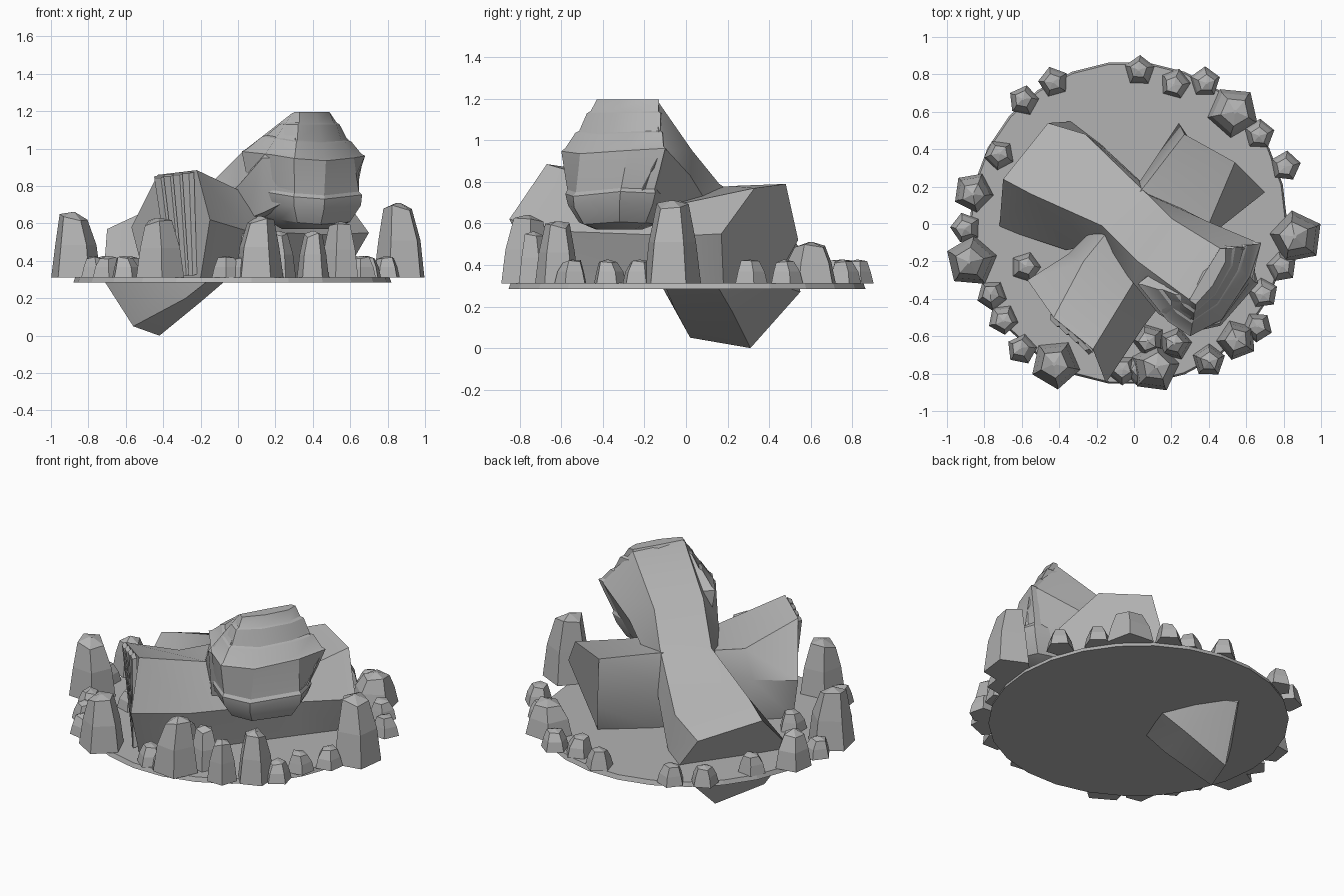
import bpy, bmesh, math, random
from mathutils import Vector

random.seed(4)
stone = bpy.data.materials.new("grey stone")
stone.diffuse_color = (0.45, 0.45, 0.45, 1)


def make(name, rings, smooth=0):
    """Skin a list of equal rings into a closed solid."""
    bm = bmesh.new()
    vs = [[bm.verts.new(p) for p in r] for r in rings]
    n = len(vs[0])
    for a, b in zip(vs, vs[1:]):
        for i in range(n):
            j = (i + 1) % n
            bm.faces.new((a[i], a[j], b[j], b[i]))
    bm.faces.new(vs[0][::-1])
    bm.faces.new(vs[-1])
    bmesh.ops.recalc_face_normals(bm, faces=bm.faces)
    me = bpy.data.meshes.new(name)
    bm.to_mesh(me)
    bm.free()
    me.materials.append(stone)
    ob = bpy.data.objects.new(name, me)
    bpy.context.collection.objects.link(ob)
    if smooth:
        bpy.context.view_layer.objects.active = ob
        ob.select_set(True)
        bpy.ops.object.shade_smooth_by_angle(angle=math.radians(smooth))
        ob.select_set(False)
    return ob


def circle(cx, cy, z, r, n, ry=None, turn=0.0):
    return [(cx + r * math.cos(turn + math.tau * i / n),
             cy + (ry or r) * math.sin(turn + math.tau * i / n), z) for i in range(n)]


# thin round ground plate
make("ground_plate", [circle(-0.03, 0.005, 0.285, 0.85, 26, 0.865),
                      circle(-0.03, 0.005, 0.312, 0.84, 26, 0.855)])

# large leaning boulder: buried foot, narrow waist, wide head
make("leaning_boulder", [
    [(-.70, .24, .57), (-.46, .54, .49), (-.31, .55, .27), (-.42, .31, .0), (-.56, .02, .05), (-.72, -.02, .30)],
    [(-.55, .16, .64), (-.26, .48, .58), (-.15, .40, .32), (-.20, .22, .18), (-.28, -.06, .20), (-.36, -.14, .34)],
    [(-.17, -.01, .79), (.07, .16, .79), (.12, .15, .62), (.08, .08, .42), (.0, -.15, .42), (-.18, -.10, .64)],
    [(.02, -.20, .98), (.20, .03, .95), (.38, .02, .83), (.34, -.08, .60), (.04, -.33, .62), (.0, -.32, .80)],
    [(.29, -.40, 1.19), (.46, -.13, 1.18), (.64, -.09, .95), (.53, -.16, .66), (.14, -.46, .66), (.13, -.48, .95)],
    [(.31, -.41, 1.19), (.48, -.15, 1.18), (.67, -.12, .95), (.62, -.24, .70), (.30, -.57, .74), (.30, -.58, .95)],
], 35)

# stacked strata on the head: lower, middle and crest outlines, with stepped ledges between
low = [(.06, -.33), (.18, -.49), (.30, -.57), (.46, -.54), (.66, -.32), (.60, -.16), (.36, -.08), (.18, -.15)]
mid = [(.02, -.32), (.18, -.52), (.30, -.60), (.47, -.51), (.62, -.28), (.68, -.10), (.48, -.07), (.22, -.17)]
top = [(.30, -.40), (.30, -.41), (.33, -.43), (.42, -.33), (.49, -.20), (.49, -.13), (.46, -.13), (.38, -.26)]
levels = [(.57, .45), (.62, .78), (.70, .99), (.755, 1.03), (.775, .98), (.87, .99), (.96, 1.0),
          (.975, .97), (1.05, .99), (1.06, .94), (1.13, 1.0), (1.14, .94), (1.195, 1.0)]


def stratum(z, s):
    up, down = max(0, (z - .96) / .235), min(1, max(0, (.95 - z) / .22))
    ring = []
    for a, m, c in zip(low, mid, top):
        p = Vector(m).lerp(Vector(a), down).lerp(Vector(c), up)
        q = Vector((.38, -.32)).lerp(Vector((.40, -.27)), up)
        x, y = q + (p - q) * s
        ring.append((x, y, z + .025 * math.cos(7 * x) * (.6 < z < 1.1)))
    return ring


make("head_strata", [stratum(z, s) for z, s in levels], 25)

# low boulder lying across beneath it
make("low_boulder", [
    [(-.57, -.30, .58), (-.43, -.50, .86), (-.22, -.67, .885), (-.15, -.85, .62), (-.20, -.70, .31), (-.50, -.35, .31)],
    [(-.35, -.16, .58), (-.27, -.20, .74), (.0, -.31, .78), (.05, -.55, .56), (.06, -.48, .31), (-.30, -.15, .31)],
    [(.04, .24, .62), (.07, .22, .78), (.40, .0, .70), (.46, -.02, .54), (.42, .0, .31), (.07, .22, .31)],
    [(.24, .54, .52), (.27, .48, .79), (.54, .33, .77), (.70, .17, .55), (.56, .18, .31), (.32, .42, .31)],
], 35)

# layered ribs fanning up the broken front face of the low boulder
for i in range(4):
    t = (i + .5) / 4
    head = Vector((-.44, -.49, .85)).lerp(Vector((-.24, -.66, .88)), t)
    foot = Vector((-.36, -.50, .33)).lerp(Vector((-.22, -.69, .33)), t)
    side, out = Vector((.03, -.03, 0)), Vector((-.015, -.02, -.01))
    make("boulder_rib", [[p - side * k, p + side * k, p + side * k * .6 + out, p - side * k * .6 + out]
                         for p, k in ((foot, .6), (head, 1))])

# standing stones around the rim: x, y, radius, top height
stones = [
    (-.87, -.20, .14, .66), (-.42, -.75, .135, .63), (.11, -.77, .135, .64), (.87, -.07, .145, .71),
    (.53, .60, .14, .51), (.55, -.62, .11, .61), (.40, -.73, .09, .56), (.22, -.64, .09, .56),
    (.08, -.62, .09, .56), (-.86, .17, .11, .53)]
small = [
    (-.59, .66), (-.43, .76), (.03, .82), (.22, .75), (.38, .76), (.67, .48), (.81, .31), (-.72, .37),
    (-.90, -.02), (-.58, -.23), (-.76, -.38), (-.70, -.51), (-.60, -.67), (.79, -.23), (.69, -.37),
    (.66, -.55), (-.06, -.78), (.03, -.78)]
stones += [(x, y, .083, .425) for x, y in small]
for x, y, r, peak in stones:
    turn = random.uniform(0, math.tau)
    h = peak - .31
    dx, dy = random.uniform(-.1, .1) * r, random.uniform(-.1, .1) * r
    shoulder = [(px, py, pz - random.uniform(0, .12) * h)
                for px, py, pz in circle(x + dx, y + dy, peak - .02 * h, r * .56, 5, turn=turn)]
    make("standing_stone", [circle(x, y, .31, r, 5, turn=turn),
                            circle(x, y, .31 + .5 * h, r * .83, 5, turn=turn),
                            shoulder,
                            circle(x + dx, y + dy, peak, r * .08, 5, turn=turn)])
